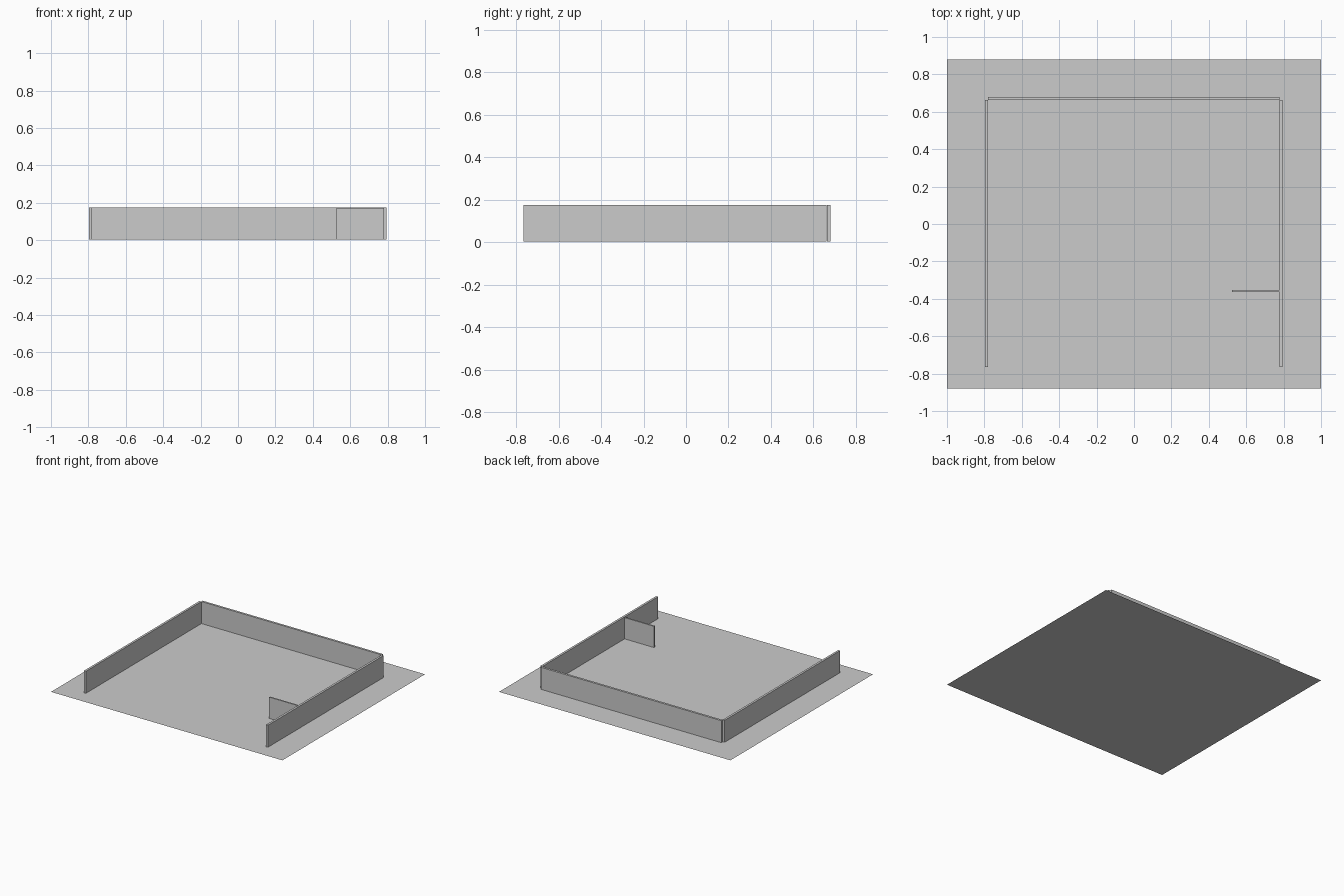
import bpy

if "Cube" in bpy.data.objects:
    bpy.data.objects.remove(bpy.data.objects["Cube"])

WALL_TOP = 0.175


def box(name, x0, x1, y0, y1, z0, z1):
    bpy.ops.mesh.primitive_cube_add(
        size=1, location=((x0 + x1) / 2, (y0 + y1) / 2, (z0 + z1) / 2))
    ob = bpy.context.object
    ob.name = name
    ob.scale = (x1 - x0, y1 - y0, z1 - z0)
    bpy.ops.object.transform_apply(location=False, rotation=False, scale=True)
    return ob


# Flat floor sheet
bpy.ops.mesh.primitive_plane_add(size=2)
floor = bpy.context.object
floor.name = "floor"
floor.scale = (1, 0.88, 1)
bpy.ops.object.transform_apply(location=False, rotation=False, scale=True)

# Perimeter walls, open at the front
box("left_wall", -0.797, -0.780, -0.765, 0.662, 0.003, WALL_TOP)
box("right_wall", 0.777, 0.794, -0.765, 0.662, 0.003, WALL_TOP)
box("back_wall", -0.781, 0.778, 0.663, 0.680, 0.003, WALL_TOP)

# Short, slightly lower partition off the right wall
box("partition", 0.524, 0.777, -0.363, -0.352, 0.003, 0.169)
